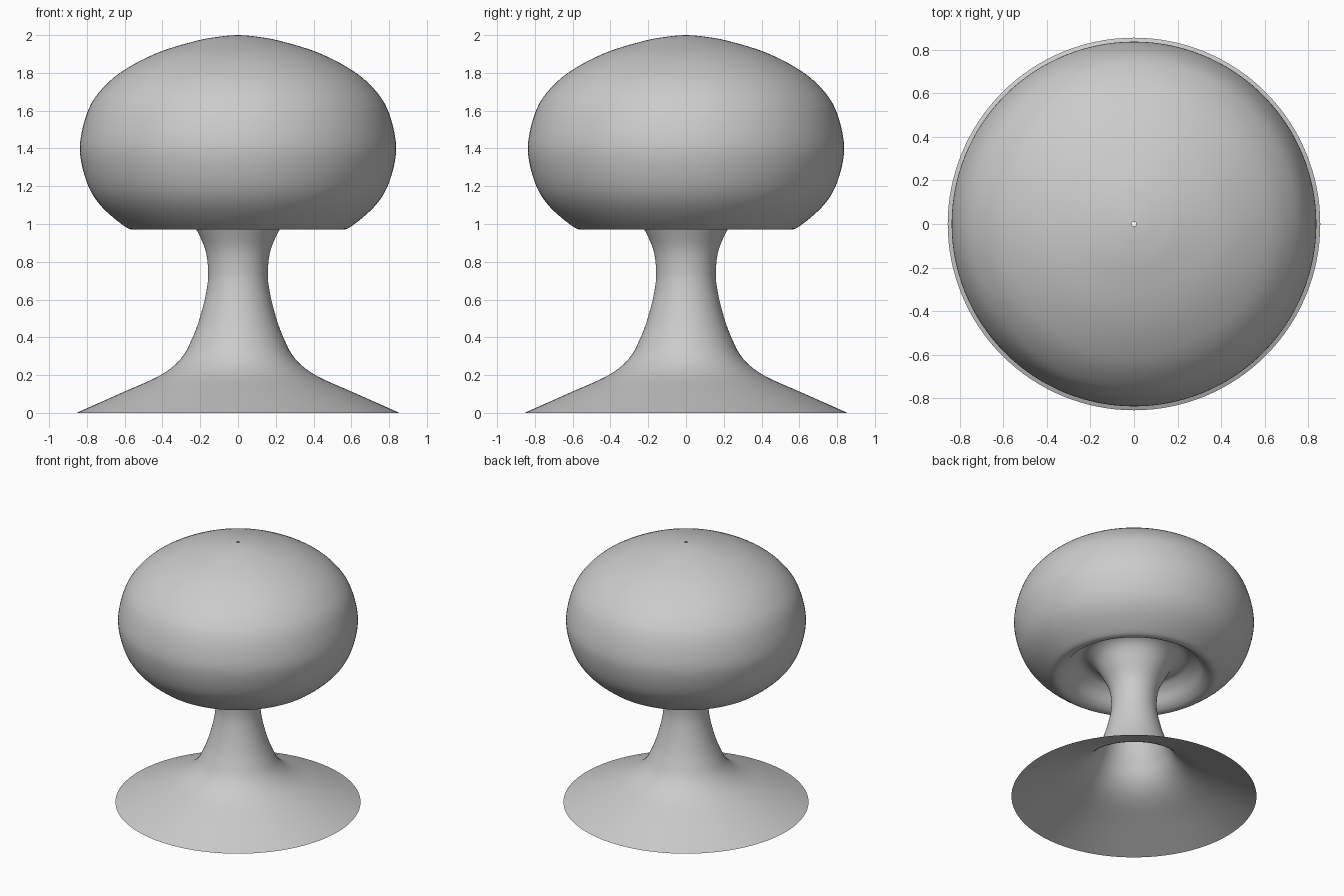
import bpy, bmesh, math
from mathutils import Vector

if "Cube" in bpy.data.objects:
    bpy.data.objects.remove(bpy.data.objects["Cube"])


def smooth_profile(points, steps=5):
    """Catmull-Rom curve through (radius, height) points."""
    p = [Vector(q) for q in points]
    p = [2 * p[0] - p[1]] + p + [2 * p[-1] - p[-2]]
    out = []
    for a, b, c, d in zip(p, p[1:], p[2:], p[3:]):
        for i in range(steps):
            t = i / steps
            out.append(0.5 * (2 * b + (c - a) * t + (2 * a - 5 * b + 4 * c - d) * t * t
                              + (3 * b - a - 3 * c + d) * t ** 3))
    return out + [p[-2]]


def lathe(name, profile, sides=128):
    """Open surface of revolution around z."""
    bm = bmesh.new()
    rings = []
    for r, z in profile:
        rings.append([bm.verts.new((r * math.cos(2 * math.pi * k / sides),
                                    r * math.sin(2 * math.pi * k / sides), z))
                      for k in range(sides)])
    for lo, hi in zip(rings, rings[1:]):
        for k in range(sides):
            n = (k + 1) % sides
            bm.faces.new((lo[k], lo[n], hi[n], hi[k])).smooth = True
    mesh = bpy.data.meshes.new(name)
    bm.to_mesh(mesh)
    bm.free()
    obj = bpy.data.objects.new(name, mesh)
    bpy.context.collection.objects.link(obj)
    return obj


# One thin shell: flared foot, stem, recessed underside, cap with a pinhole on top
profile = [
    (0.855, 0), (0.63, 0.10), (0.41, 0.20), (0.30, 0.29), (0.24, 0.40),
    (0.20, 0.51), (0.168, 0.64), (0.158, 0.74), (0.172, 0.86), (0.22, 0.97),
    (0.28, 1.07), (0.36, 1.11), (0.43, 1.07), (0.49, 1.00), (0.55, 0.97),
    (0.61, 0.995), (0.72, 1.09), (0.79, 1.195), (0.832, 1.34), (0.832, 1.46),
    (0.79, 1.61), (0.72, 1.715), (0.61, 1.81), (0.43, 1.905), (0.22, 1.97),
    (0.09, 1.993), (0.01, 2.0),
]
lathe("mushroom_lamp_shell", smooth_profile(profile))
